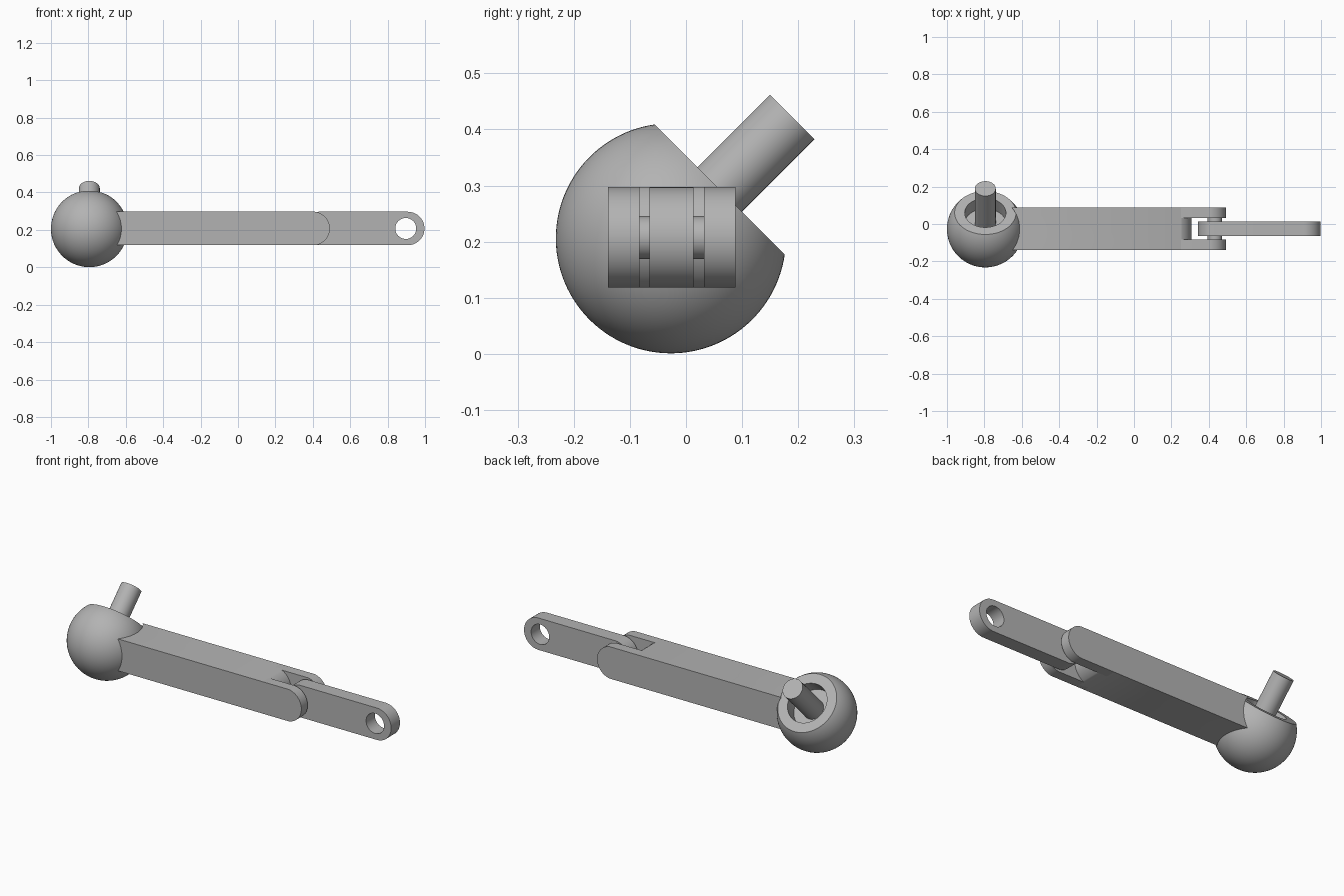
import bpy, bmesh
from math import sin, cos, pi, radians, sqrt, asin, acos
from mathutils import Matrix, Vector

cube = bpy.data.objects.get("Cube")
if cube:
    bpy.data.objects.remove(cube, do_unlink=True)

metal = bpy.data.materials.new("plain_grey")
metal.use_nodes = True
grey = (0.45, 0.45, 0.45, 1)
metal.diffuse_color = grey
metal.node_tree.nodes["Principled BSDF"].inputs["Base Color"].default_value = grey

BALL = Vector((-0.795, -0.027, 0.206))   # centre of the ball
R, CUT, HOLE = 0.205, 0.123, 0.11        # ball radius, rim height, socket radius
MID, HALF = 0.2075, 0.0895               # arm mid height and half height
TILT = Matrix.Translation(BALL) @ Matrix.Rotation(radians(-45), 4, 'X')


def finish(name, bm):
    bmesh.ops.recalc_face_normals(bm, faces=bm.faces)
    mesh = bpy.data.meshes.new(name)
    bm.to_mesh(mesh)
    bm.free()
    obj = bpy.data.objects.new(name, mesh)
    bpy.context.collection.objects.link(obj)
    mesh.materials.append(metal)
    return obj


def smooth(obj):
    bpy.ops.object.select_all(action='DESELECT')
    obj.select_set(True)
    bpy.context.view_layer.objects.active = obj
    bpy.ops.object.shade_smooth_by_angle(angle=radians(30))


def lathe(name, profile, matrix, steps=64):
    bm = bmesh.new()
    verts = [bm.verts.new((r, 0, z)) for r, z in profile]
    edges = [bm.edges.new(pair) for pair in zip(verts, verts[1:])]
    bmesh.ops.spin(bm, geom=verts + edges, cent=(0, 0, 0), axis=(0, 0, 1),
                   angle=2 * pi, steps=steps)
    bmesh.ops.remove_doubles(bm, verts=bm.verts, dist=1e-5)
    bm.transform(matrix)
    return finish(name, bm)


def plate(name, outline, y0, y1):
    """Extrude an x-z outline from y0 to y1."""
    bm = bmesh.new()
    face = bm.faces.new([bm.verts.new((x, y0, z)) for x, z in outline])
    new = bmesh.ops.extrude_face_region(bm, geom=[face])["geom"]
    bmesh.ops.translate(bm, vec=(0, y1 - y0, 0),
                        verts=[v for v in new if isinstance(v, bmesh.types.BMVert)])
    return finish(name, bm)


def round_end(tip, bulge, half=HALF, side=1, steps=32):
    """Arc from bottom to top whose outermost point is at x = tip."""
    rad = (half ** 2 + bulge ** 2) / (2 * bulge)
    span = asin(min(1, half / rad))
    angles = [span * (2 * i / steps - 1) for i in range(steps + 1)]
    return [(tip + side * rad * (cos(a) - 1), MID + rad * sin(a)) for a in angles]


def cylinder_y(name, x, radius, y0, y1):
    return lathe(name, [(0, 0), (radius, 0), (radius, y1 - y0), (0, y1 - y0)],
                 Matrix.Translation((x, y0, MID)) @ Matrix.Rotation(radians(-90), 4, 'X'), 48)


def cut(obj, cutter):
    cutter.hide_render = True
    mod = obj.modifiers.new("cut", 'BOOLEAN')
    mod.operation, mod.solver, mod.object = 'DIFFERENCE', 'EXACT', cutter
    bpy.context.view_layer.objects.active = obj
    bpy.ops.object.modifier_apply(modifier=mod.name)
    bpy.data.objects.remove(cutter, do_unlink=True)


# Ball with a flat rim and a round socket
top = acos(CUT / R)
shell = [(R * sin(a), R * cos(a)) for a in (pi - (pi - top) * i / 40 for i in range(41))]
shell[0] = (0, -R)
floor = CUT - 0.08
smooth(lathe("ball_housing", shell + [(HOLE, CUT), (HOLE, floor), (0, floor)], TILT))

# Slanted stud rising from the socket
smooth(lathe("stud", [(0, 0.02), (0.056, 0.02), (0.056, 0.306), (0, 0.306)], TILT, 48))

# Arm block, hollowed where it meets the ball
block = [(-0.72, MID + HALF), (-0.72, MID - HALF)]
arm = plate("arm", block + round_end(0.307, 0.056), -0.139, 0.088)
full = [(0.204 * sin(pi * i / 40), -0.204 * cos(pi * i / 40)) for i in range(41)]
full[0], full[-1] = (0, -0.204), (0, 0.204)
cut(arm, lathe("ball_cutter", full, TILT))
smooth(arm)

# Fork cheeks with rounded tips
for name, y0, y1 in (("front_cheek", -0.139, -0.083), ("back_cheek", 0.032, 0.088)):
    base = [(0.2, MID + HALF), (0.2, MID - HALF)]
    smooth(plate(name, base + round_end(0.491, 0.08), y0, y1))

# Hinge pin between the cheeks
smooth(cylinder_y("hinge_pin", 0.432, 0.038, -0.085, 0.034))

# Link with two round ends and an eye
left = round_end(0.342, HALF, side=-1)[::-1]
link = plate("link", left + round_end(0.997, HALF), -0.065, 0.013)
cut(link, cylinder_y("eye_cutter", 0.897, 0.056, -0.1, 0.1))
smooth(link)
